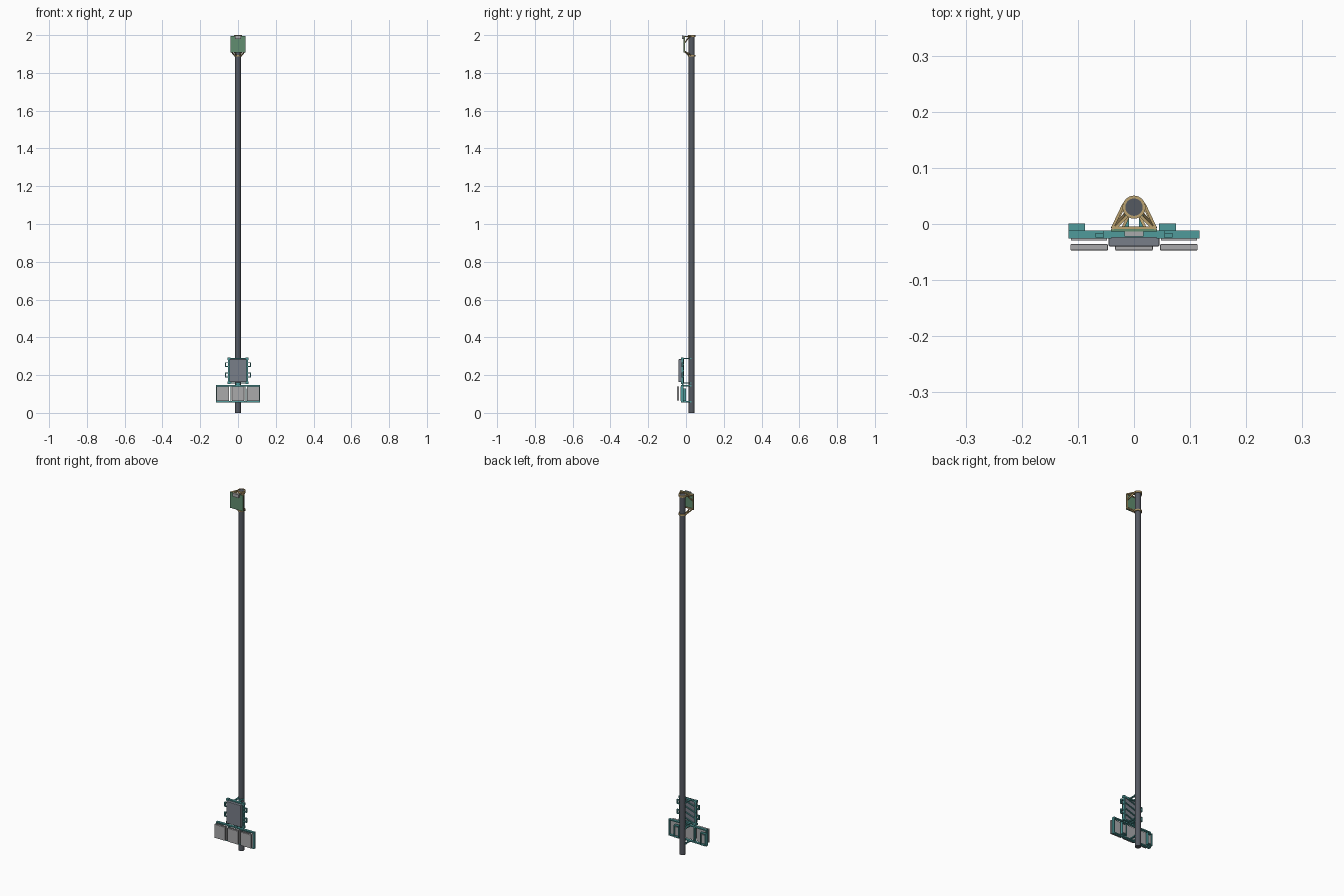
import bpy, bmesh, math
from mathutils import Vector, Matrix

if "Cube" in bpy.data.objects:
    bpy.data.objects.remove(bpy.data.objects["Cube"])

PY = 0.03   # pole axis y
PR = 0.0155  # pole radius


def mat(name, c):
    m = bpy.data.materials.new(name)
    m.diffuse_color = (*c, 1)
    m.use_nodes = True
    m.node_tree.nodes["Principled BSDF"].inputs["Base Color"].default_value = m.diffuse_color
    return m


DARK = mat("dark_metal", (0.09, 0.10, 0.12))
TEAL = mat("teal_plastic", (0.08, 0.33, 0.33))
TAN = mat("tan_plastic", (0.50, 0.36, 0.16))
GREEN = mat("green_board", (0.12, 0.27, 0.16))
SLATE = mat("slate_case", (0.19, 0.21, 0.25))
PALE = mat("pale_grey", (0.40, 0.40, 0.41))


def finish(name, bm, m):
    bmesh.ops.recalc_face_normals(bm, faces=bm.faces[:])
    me = bpy.data.meshes.new(name)
    bm.to_mesh(me)
    bm.free()
    me.materials.append(m)
    ob = bpy.data.objects.new(name, me)
    bpy.context.collection.objects.link(ob)
    return ob


def add_box(bm, x0, x1, y0, y1, z0, z1):
    M = Matrix.Translation(((x0 + x1) / 2, (y0 + y1) / 2, (z0 + z1) / 2))
    M = M @ Matrix.Diagonal((x1 - x0, y1 - y0, z1 - z0, 1))
    bmesh.ops.create_cube(bm, size=1, matrix=M)


def add_bar(bm, a, b, t):
    a, b = Vector(a), Vector(b)
    d = b - a
    M = Matrix.Translation((a + b) / 2) @ d.to_track_quat('Z', 'Y').to_matrix().to_4x4()
    bmesh.ops.create_cube(bm, size=1, matrix=M @ Matrix.Diagonal((t, t, d.length, 1)))


def boxes(name, m, specs, bevel=0):
    bm = bmesh.new()
    for s in specs:
        add_box(bm, *s)
    ob = finish(name, bm, m)
    if bevel:
        b = ob.modifiers.new("Bevel", 'BEVEL')
        b.width, b.segments = bevel, 2
    return ob


def bars(name, m, segs, t):
    bm = bmesh.new()
    for a, b in segs:
        add_bar(bm, a, b, t)
    return finish(name, bm, m)


def collar(name, m, z0, z1, r_in, r_out, a0=0, a1=360, n=32):
    # ring or partial ring around the pole
    bm = bmesh.new()
    full = a1 - a0 >= 360
    rows = []
    for i in range(n if full else n + 1):
        a = math.radians(a0 + (a1 - a0) * i / n)
        rows.append([bm.verts.new((r * math.cos(a), PY + r * math.sin(a), z))
                     for r, z in ((r_in, z0), (r_out, z0), (r_out, z1), (r_in, z1))])
    for i in range(n):
        p, q = rows[i], rows[(i + 1) % len(rows)]
        for k in range(4):
            bm.faces.new((p[k], p[(k + 1) % 4], q[(k + 1) % 4], q[k]))
    if not full:
        bm.faces.new(rows[0])
        bm.faces.new(rows[-1])
    return finish(name, bm, m)


def smooth(ob):
    bpy.ops.object.select_all(action='DESELECT')
    ob.select_set(True)
    bpy.context.view_layer.objects.active = ob
    bpy.ops.object.shade_smooth_by_angle()


# Pole
bm = bmesh.new()
bmesh.ops.create_cone(bm, cap_ends=True, segments=32, radius1=PR, radius2=PR, depth=1.998,
                      matrix=Matrix.Translation((0, PY, 0.999)))
smooth(finish("pole", bm, DARK))

# Top bracket: two collars and splayed struts to the board
smooth(collar("upper_collar", TAN, 1.99, 2.0, PR, 0.0205))
smooth(collar("lower_collar", TAN, 1.888, 1.896, PR, 0.0205))
segs = []
for s in (-1, 1):
    segs += [((s * .018, .036, 1.993), (s * .038, -.006, 1.993)),
             ((s * .012, .014, 1.993), (s * .032, -.006, 1.993)),
             ((s * .018, .03, 1.892), (s * .038, -.007, 1.915)),
             ((s * .010, .014, 1.892), (s * .020, -.007, 1.914)),
             ((s * .038, -.007, 1.910), (s * .038, -.007, 1.996)),
             ((s * .016, .018, 1.993), (s * .038, -.006, 1.960))]
segs += [((-.04, -.007, 1.993), (.04, -.007, 1.993)),
         ((-.04, -.007, 1.912), (.04, -.007, 1.912))]
bars("top_bracket", TAN, segs, 0.005)

# Circuit board with its sensor
boxes("circuit_board", GREEN, [(-.041, .041, -.013, -.009, 1.908, 1.996)])
boxes("board_sensor", PALE, [(-.017, .017, -.022, -.013, 1.980, 1.998)])

# Control case with raised lid
boxes("control_case", SLATE, [(-.045, .045, -.040, -.018, .163, .284)], 0.002)

# Case cradle: rails, side latches, rear truss
specs = [(-.050, .050, -.024, -.012, .284, .290), (-.050, .050, -.024, -.012, .156, .162)]
for s in (-1, 1):
    xs = sorted((s * .045, s * .052))
    specs.append((*xs, -.024, -.012, .156, .290))
    xc = sorted((s * .040, s * .055))
    for z in (.154, .280):
        specs.append((*xc, -.026, -.012, z, z + .012))
    for z in (.188, .243):  # open latch loops
        xo = sorted((s * .052, s * .069))
        xe = sorted((s * .064, s * .069))
        specs += [(*xo, -.024, -.016, z, z + .005), (*xo, -.024, -.016, z + .020, z + .025),
                  (*xe, -.024, -.016, z, z + .025)]
boxes("case_cradle", TEAL, specs)
zs = [.160, .192, .224, .256, .287]
truss = [((-.048, -.014, zs[i]), (.048, -.014, zs[i + 1])) for i in range(4)]
bars("cradle_truss", TEAL, truss, 0.005)

# Lower frame: rails, uprights and rear pockets
specs = [(-.117, .117, -.026, -.012, .056, .062), (-.117, .117, -.026, -.012, .141, .147)]
for x in (-.1145, -.041, .041, .1145):
    specs.append((x - .0025, x + .0025, -.026, -.012, .056, .147))
boxes("panel_frame", TEAL, specs)
pocket = []
for x0, x1 in ((-.117, -.087), (.045, .075)):
    pocket += [(x0, x1, -.014, .001, .062, .067), (x0, x1, -.014, .001, .125, .130),
               (x0, x0 + .004, -.014, .001, .062, .130), (x1 - .004, x1, -.014, .001, .062, .130)]
boxes("rear_pockets", TEAL, pocket)
boxes("pocket_modules", PALE, [(-.112, -.092, -.010, -.003, .072, .120),
                               (.050, .070, -.010, -.003, .072, .120)])

# Three front panels with their backing plates
for x, n in ((-.080, "left"), (0, "middle"), (.080, "right")):
    boxes(n + "_panel", PALE, [(x - .0335, x + .0335, -.047, -.036, .066, .141)], 0.0015)
    boxes(n + "_backing_plate", PALE, [(x - .032, x + .032, -.029, -.025, .064, .139)])

# Pole clamps with arms for the cradle and the frame
for i, z in enumerate((.056, .141, .156, .284)):
    smooth(collar(f"clamp_{i}", TEAL, z, z + .006, PR, .0195, 180, 360, 20))
    boxes(f"clamp_arm_{i}", TEAL, [(-.017, -.009, -.014, .022, z, z + .006),
                                   (.009, .017, -.014, .022, z, z + .006)])
# Spine joining cradle to frame
boxes("joining_spine", TEAL, [(-.010, .010, -.022, -.014, .145, .160)])
